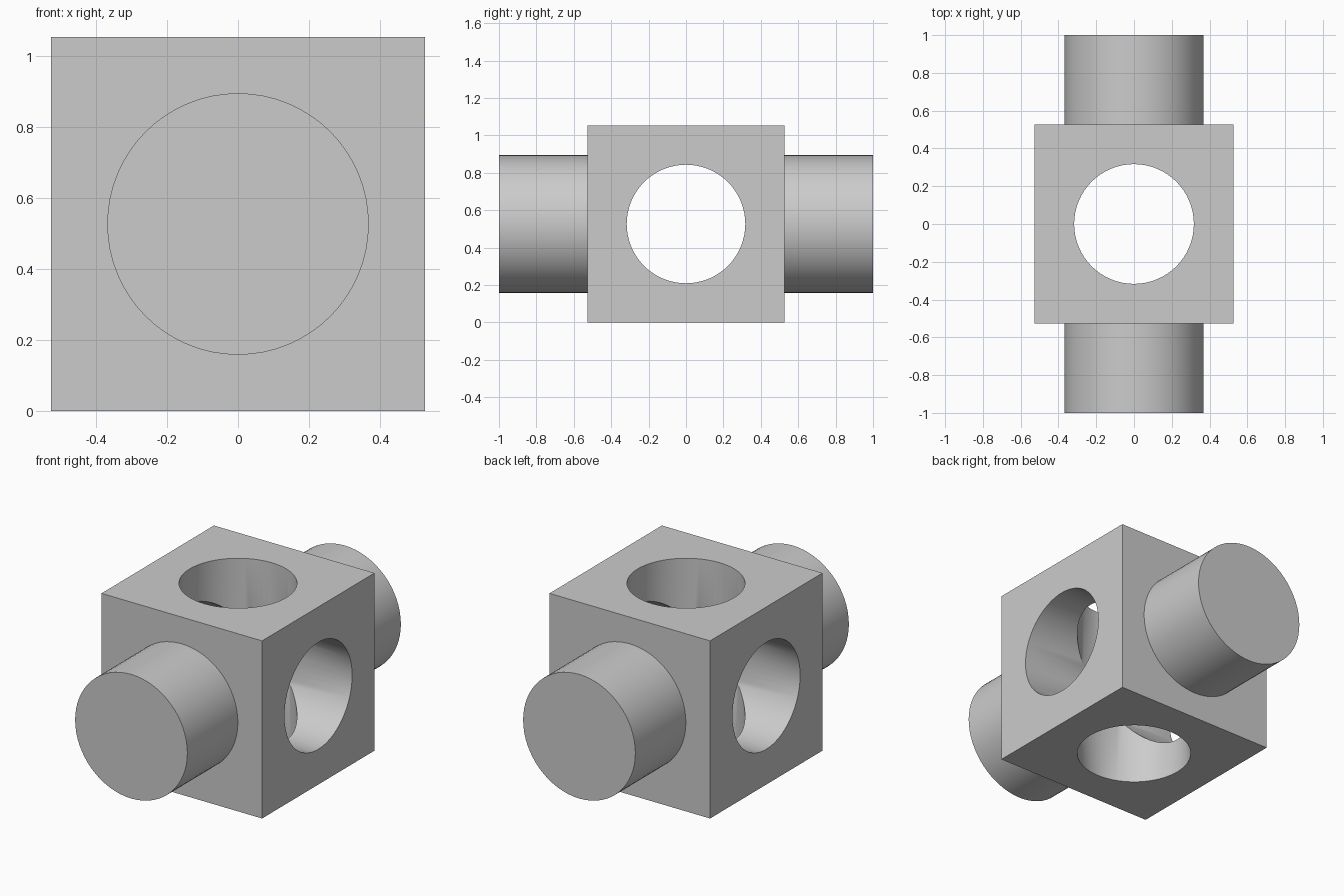
import bpy
from math import pi, radians

if "Cube" in bpy.data.objects:
    bpy.data.objects.remove(bpy.data.objects["Cube"])

SIDE = 1.053
MID = SIDE / 2
PEG_R, BORE_R = 0.368, 0.317


def cylinder(name, radius, length, rotation):
    bpy.ops.mesh.primitive_cylinder_add(vertices=64, radius=radius, depth=length,
                                        location=(0, 0, MID), rotation=rotation)
    obj = bpy.context.object
    obj.name = name
    return obj


def combine(target, tool, operation):
    mod = target.modifiers.new(operation.lower(), 'BOOLEAN')
    mod.operation = operation
    mod.solver = 'EXACT'
    mod.object = tool
    bpy.ops.object.select_all(action='DESELECT')
    bpy.context.view_layer.objects.active = target
    target.select_set(True)
    bpy.ops.object.modifier_apply(modifier=mod.name)
    bpy.data.objects.remove(tool, do_unlink=True)


# Central cube
bpy.ops.mesh.primitive_cube_add(size=SIDE, location=(0, 0, MID))
block = bpy.context.object
block.name = "cross_block"

# Solid round pegs front and back, as one shaft through the cube
combine(block, cylinder("peg_shaft", PEG_R, 2.0, (pi / 2, 0, 0)), 'UNION')

# Crossing through-holes: side to side and top to bottom
combine(block, cylinder("side_bore", BORE_R, 1.6, (0, pi / 2, 0)), 'DIFFERENCE')
combine(block, cylinder("vertical_bore", BORE_R, 1.6, (0, 0, 0)), 'DIFFERENCE')

# Smooth round walls, crisp edges
bpy.ops.object.shade_smooth_by_angle(angle=radians(30))
